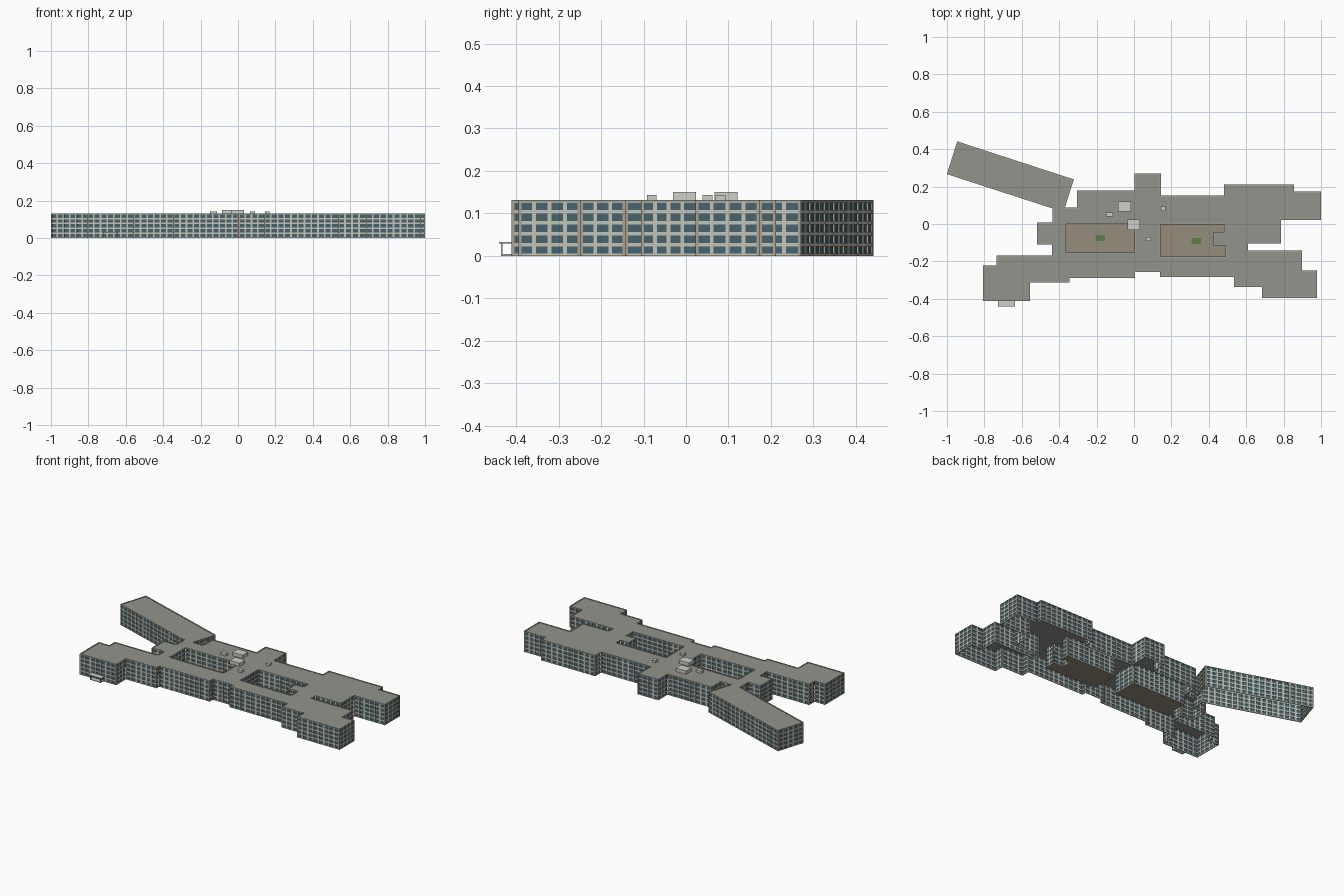
import bpy, bmesh, math
from mathutils import Vector, Matrix

if "Cube" in bpy.data.objects:
    bpy.data.objects.remove(bpy.data.objects["Cube"])

TOP, FLOORS, BAY = 0.130, 5, 0.036

# Footprint outline, counter-clockwise from the front left wing
OUTER = [(-.807, -.41), (-.556, -.41), (-.556, -.313), (-.345, -.313), (-.345, -.287),
         (.005, -.287), (.005, -.256), (.14, -.256), (.14, -.282), (.535, -.282),
         (.535, -.335), (.684, -.335), (.684, -.394), (.979, -.394), (.979, -.249),
         (.898, -.249), (.898, -.143), (.61, -.143), (.61, -.105), (.786, -.105),
         (.786, .023), (1, .023), (1, .173), (.856, .173), (.856, .211), (.481, .211),
         (.481, .152), (.144, .152), (.144, .27), (.003, .27), (.003, .179),
         (-.303, .179), (-.303, .088), (-.37, .088), (-.322, .238), (-.945, .441),
         (-1, .267), (-.434, .083), (-.434, .007), (-.519, .007), (-.519, -.11),
         (-.438, -.11), (-.438, -.168), (-.734, -.168), (-.734, -.222), (-.807, -.222)]
# Courtyards, clockwise so that their walls face inward
COURTS = [[(-.363, -.152), (-.363, 0), (.003, 0), (.003, -.152)],
          [(.142, -.175), (.142, -.003), (.482, -.003), (.482, -.042), (.425, -.042),
           (.425, -.115), (.49, -.115), (.49, -.175)]]
LOOPS = [OUTER] + COURTS


def material(name, rgb):
    m = bpy.data.materials.new(name)
    m.diffuse_color = (*rgb, 1)
    m.use_nodes = True
    m.node_tree.nodes["Principled BSDF"].inputs["Base Color"].default_value = m.diffuse_color
    return m


CONCRETE = material("pale_concrete", (.56, .55, .47))
PIER = material("tan_pier", (.42, .36, .28))
GLASS = material("blue_glass", (.06, .125, .16))
ROOF = material("grey_roof", (.29, .295, .265))
EDGE = material("roof_edge", (.36, .36, .31))
PAVING = material("paving", (.30, .27, .20))
GRASS = material("grass", (.10, .22, .07))
PLANT = material("roof_box", (.62, .62, .57))


def finish(name, bm, mat):
    me = bpy.data.meshes.new(name)
    bm.to_mesh(me)
    bm.free()
    me.materials.append(mat)
    ob = bpy.data.objects.new(name, me)
    bpy.context.collection.objects.link(ob)
    return ob


def add_box(bm, center, size, angle=0):
    m = Matrix.Translation(center) @ Matrix.Rotation(angle, 4, 'Z') @ Matrix.Diagonal((*size, 1))
    bmesh.ops.create_cube(bm, size=1, matrix=m)


def box(name, x0, x1, y0, y1, z0, z1, mat):
    bm = bmesh.new()
    add_box(bm, ((x0 + x1) / 2, (y0 + y1) / 2, (z0 + z1) / 2), (x1 - x0, y1 - y0, z1 - z0))
    return finish(name, bm, mat)


def slab(name, loops, z, thick, mat):
    bm = bmesh.new()
    edges = []
    for loop in loops:
        vs = [bm.verts.new((x, y, z)) for x, y in loop]
        edges += [bm.edges.new((vs[i - 1], vs[i])) for i in range(len(vs))]
    bmesh.ops.triangle_fill(bm, use_beauty=True, use_dissolve=False, edges=edges, normal=(0, 0, 1))
    r = bmesh.ops.extrude_face_region(bm, geom=bm.faces[:], use_keep_orig=True)
    bmesh.ops.translate(bm, verts=[v for v in r["geom"] if isinstance(v, bmesh.types.BMVert)],
                        vec=(0, 0, -thick))
    bmesh.ops.recalc_face_normals(bm, faces=bm.faces[:])
    return finish(name, bm, mat)


# Facades: glass sheet, floor bands, mullions, corner piers and parapet per wall
glass, bands, mullions, piers, parapet = (bmesh.new() for _ in range(5))
step = TOP / FLOORS
for loop in LOOPS:
    for i, p in enumerate(loop):
        a, b = Vector(p), Vector(loop[(i + 1) % len(loop)])
        d = b - a
        length, ang = d.length, math.atan2(d.y, d.x)
        d.normalize()
        inset = Vector((-d.y, d.x)) * .003
        a, b = a + inset, b + inset
        mid = (a + b) / 2
        glass.faces.new([glass.verts.new((*q, z)) for q, z in
                         ((a, 0), (b, 0), (b, TOP - .003), (a, TOP - .003))])
        for f in range(FLOORS + 1):
            h = .008 if 0 < f < FLOORS else .005
            z = min(max(f * step, h / 2), TOP - h / 2)
            add_box(bands, (*mid, z), (length, .005, h), ang)
        n = max(1, round(length / BAY))
        for k in range(1, n):
            q = a + d * (length * k / n)
            add_box(mullions, (*q, TOP / 2), (.009, .006, TOP - .002), ang)
        add_box(piers, (*(a + d * .003), TOP / 2), (.007, .007, TOP - .001), ang)
        add_box(parapet, (*mid, TOP - .001), (length, .007, .004), ang)
finish("window_glass", glass, GLASS)
finish("floor_bands", bands, CONCRETE)
finish("mullions", mullions, CONCRETE)
finish("corner_piers", piers, PIER)
finish("parapet", parapet, EDGE)

# Roof with courtyard openings, and courtyard floors
slab("roof", LOOPS, TOP - .001, .003, ROOF)
for i, court in enumerate(COURTS):
    slab(f"courtyard_floor_{i + 1}", [court], .003, .003, PAVING)
for i, (x, y) in enumerate([(-.18, -.074), (.333, -.09)]):
    box(f"lawn_{i + 1}", x - .025, x + .025, y - .016, y + .016, .002, .006, GRASS)

# Rooftop plant rooms
for i, (x0, x1, y0, y1, z) in enumerate([(-.085, -.015, .067, .121, .150),
                                         (-.036, .033, -.031, .024, .150),
                                         (-.149, -.112, .039, .062, .143),
                                         (.145, .168, .07, .093, .143),
                                         (.064, .09, -.092, -.069, .143)]):
    box(f"roof_plant_{i + 1}", x0, x1, y0, y1, TOP - .002, z, PLANT)

# Entrance canopy on the front left wing
box("canopy_roof", -.728, -.637, -.441, -.408, .029, .033, PLANT)
box("entrance_step", -.72, -.645, -.434, -.409, 0, .004, PLANT)
for i, x in enumerate((-.718, -.647)):
    box(f"canopy_post_{i + 1}", x - .002, x + .002, -.436, -.432, 0, .03, PLANT)
